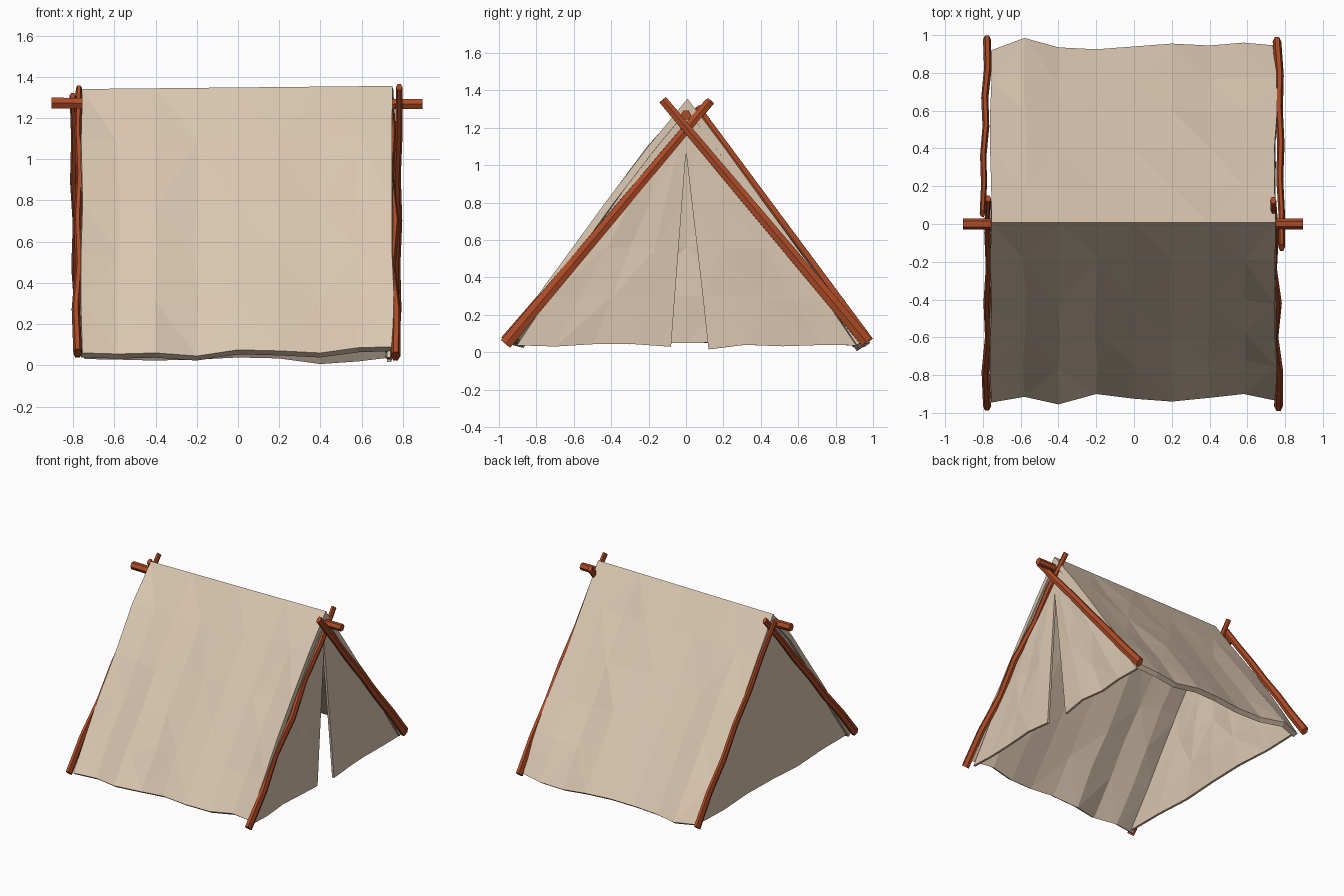
import bpy, bmesh, math, random
from mathutils import Vector

if "Cube" in bpy.data.objects:
    bpy.data.objects.remove(bpy.data.objects["Cube"])

random.seed(4)


def material(name, rgb):
    m = bpy.data.materials.new(name)
    m.diffuse_color = (*rgb, 1)
    m.use_nodes = True
    m.node_tree.nodes["Principled BSDF"].inputs["Base Color"].default_value = m.diffuse_color
    return m


CLOTH = material("canvas", (0.70, 0.565, 0.43))
WOOD = material("wood", (0.42, 0.07, 0.02))


def make_object(name, verts, faces, mat):
    mesh = bpy.data.meshes.new(name)
    mesh.from_pydata(verts, [], faces)
    mesh.materials.append(mat)
    obj = bpy.data.objects.new(name, mesh)
    bpy.context.collection.objects.link(obj)
    return obj


def cloth(name, rows, thickness):
    """Thick faceted cloth through a grid of points; rows all have equal length."""
    n = len(rows[0])
    verts = [p for row in rows for p in row]
    faces = []
    for j in range(len(rows) - 1):
        for i in range(n - 1):
            a, b, c, d = j * n + i, j * n + i + 1, (j + 1) * n + i + 1, (j + 1) * n + i
            faces += [(a, b, c), (a, c, d)] if (i + j) % 2 else [(a, b, d), (b, c, d)]
    obj = make_object(name, verts, faces, CLOTH)
    bm = bmesh.new()
    bm.from_mesh(obj.data)
    bmesh.ops.remove_doubles(bm, verts=bm.verts, dist=0.0005)
    bm.to_mesh(obj.data)
    bm.free()
    mod = obj.modifiers.new("thickness", 'SOLIDIFY')
    mod.thickness = thickness
    mod.offset = -1
    mod.use_even_offset = True
    return obj


def pole(name, start, end, r0, r1, wobble, axis, flat=1.0):
    """Six-sided tapering stick, bent by the wobble values, flattened along x."""
    start, end = Vector(start), Vector(end)
    rot = (end - start).to_track_quat('Z', 'Y')
    n = len(wobble)
    verts, faces = [], []
    for k, w in enumerate(wobble):
        t = k / (n - 1)
        c = start.lerp(end, t) + Vector(axis) * w
        r = r0 + (r1 - r0) * t
        for s in range(6):
            a = s * math.tau / 6
            p = rot @ Vector((r * math.cos(a), r * math.sin(a), 0))
            p.x *= flat
            verts.append(c + p)
    for k in range(n - 1):
        for s in range(6):
            q = (s + 1) % 6
            faces.append((k * 6 + s, k * 6 + q, k * 6 + 6 + q, k * 6 + 6 + s))
    faces += [tuple(range(5, -1, -1)), tuple(range(n * 6 - 6, n * 6))]
    return make_object(name, verts, faces, WOOD)


# Roof sheet draped over the ridge, with uneven hems
xs = [-0.755, -0.58, -0.4, -0.2, 0, 0.2, 0.4, 0.58, 0.75]
front_y = [-0.945, -0.915, -0.955, -0.9, -0.925, -0.94, -0.92, -0.9, -0.935]
back_y = [0.92, 0.985, 0.935, 0.925, 0.94, 0.955, 0.945, 0.96, 0.945]
front_z = [0.06, 0.055, 0.06, 0.045, 0.075, 0.07, 0.06, 0.085, 0.09]
back_z = [0.05, 0.05, 0.045, 0.05, 0.06, 0.055, 0.027, 0.04, 0.06]
rows = []
for s in (-1, -0.8, -0.63, -0.44, -0.2, 0, 0.2, 0.42, 0.62, 0.8, 1):
    t = abs(s)
    row = []
    for i, x in enumerate(xs):
        hem_y, hem_z = (front_y[i], front_z[i]) if s < 0 else (back_y[i], back_z[i])
        ridge = 1.348 + 0.01 * x
        bulge = (0.002 + 0.016 * (x / 0.75) ** 4) * math.sin(math.pi * t ** 0.7)
        if 0 < t < 1:
            bulge += random.uniform(-0.009, 0.009)
            x += random.uniform(-0.01, 0.01)
        if s == -0.44 and i == 2:
            bulge = -0.03          # pucker in the front slope
        y = hem_y * t + math.copysign(bulge * 0.8, s)
        z = ridge * (1 - t) + hem_z * t + bulge * 0.6
        row.append((x, y if s else 0.008, z))
    rows.append(row)
cloth("roof_sheet", rows, 0.038)


# End panels: rows run from a bottom edge up to the apex, tucked into the sheet
def end_panel(name, x, y_left, y_right, z_bottom, slit_side, steps, slit_drop=0):
    apex_z, slit_z = 1.27, 1.07
    rows = []
    for z in [z_bottom + (slit_z - z_bottom) * k / 4 for k in range(5)] + [1.17, apex_z]:
        u = (z - z_bottom) / (apex_z - z_bottom)
        v = min(1, (z - z_bottom) / (slit_z - z_bottom))
        tuck = 0.04 * u + 0.012 * math.sin(math.pi * u)
        a = y_left * (1 - v) if slit_side < 0 else y_left * (1 - u) - tuck
        b = y_right * (1 - v) if slit_side > 0 else y_right * (1 - u) + tuck
        row = []
        for k in range(steps + 1):
            f = k / steps
            inner = 0 < f < 1 and u < 0.8
            dx = random.uniform(-0.01, 0.01) if inner else 0
            dz = random.uniform(-0.008, 0.008) if inner else 0
            if u == 0 and k == (0 if slit_side < 0 else steps):
                dz -= slit_drop
            row.append((x + dx, a + (b - a) * f, z + dz))
        rows.append(row)
    if x < 0:
        rows = [r[::-1] for r in rows]
    return cloth(name, rows, 0.018)


end_panel("left_door_flap", 0.74, -0.905, -0.08, 0.037, 1, 4, 0.008)
end_panel("right_door_flap", 0.742, 0.12, 0.91, 0.037, -1, 4, 0.022)
end_panel("rear_wall", -0.745, -0.905, 0.905, 0.05, 0, 6)

# Crossed end poles
X = (1, 0, 0)
FLAT = 0.62
pole("door_pole_front", (0.765, -0.965, 0.045), (0.737, 0.125, 1.34), 0.037, 0.026,
     [0, 0.008, -0.012, 0.012, -0.008, 0.008, 0], X, FLAT)
pole("door_pole_back", (0.757, 0.965, 0.055), (0.782, -0.125, 1.35), 0.037, 0.026,
     [0, 0.01, 0.002, 0.008, -0.002, 0.004, 0], X, FLAT)
pole("rear_pole_front", (-0.778, -0.965, 0.06), (-0.772, 0.135, 1.345), 0.034, 0.024,
     [0, -0.01, 0.006, -0.004, 0.006, -0.004, 0], X, FLAT)
pole("rear_pole_back", (-0.778, 0.975, 0.055), (-0.802, 0.055, 1.31), 0.034, 0.024,
     [0, 0.008, -0.004, 0.006, -0.004, 0.004, 0], X, FLAT)

# Ridge pole
pole("ridge_pole", (-0.905, 0, 1.273), (0.895, 0, 1.268), 0.03, 0.028,
     [0, -0.005, -0.004, -0.002, 0], (0, 0, 1))
